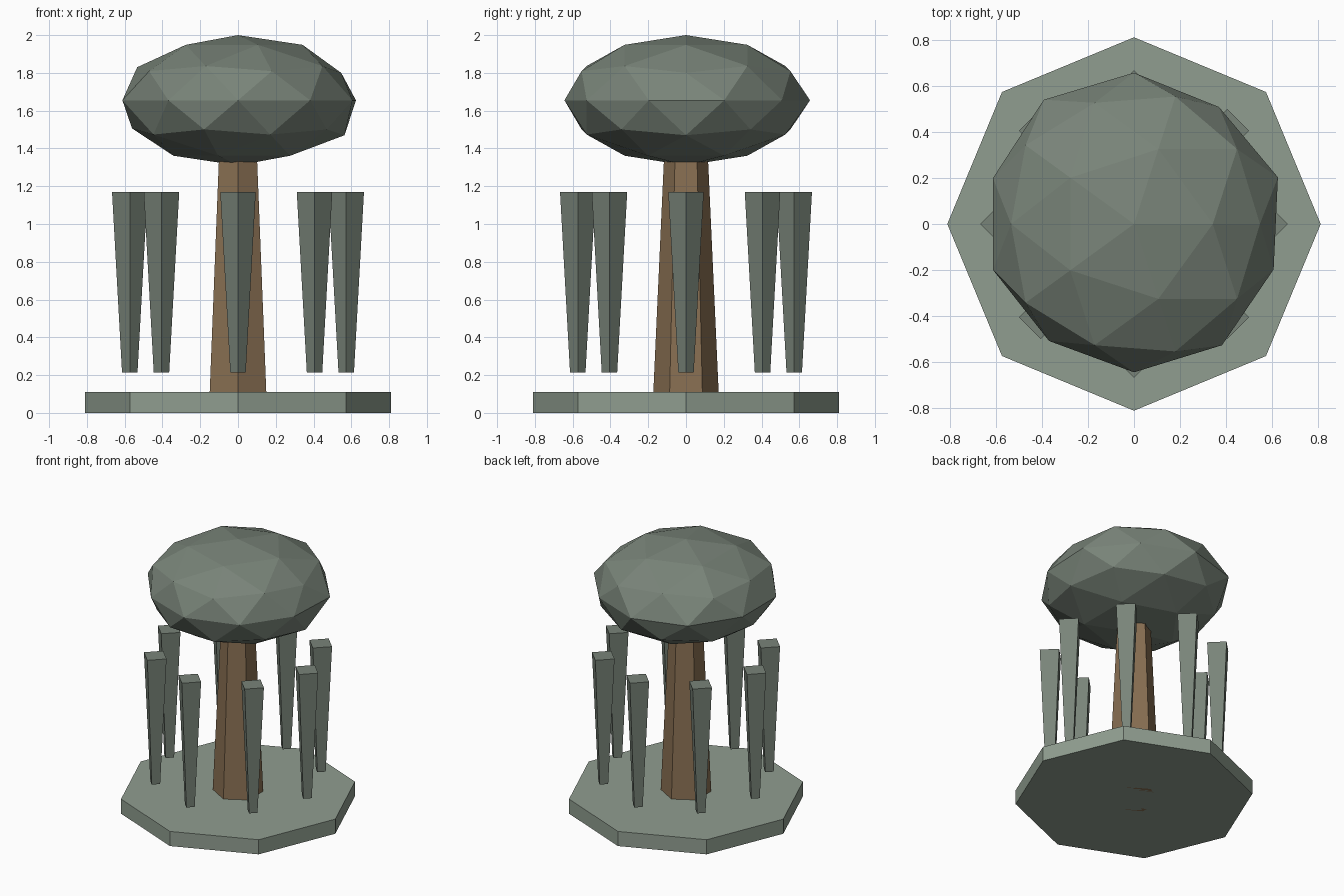
import bpy, math

if "Cube" in bpy.data.objects:
    bpy.data.objects.remove(bpy.data.objects["Cube"])


def material(name, rgb):
    m = bpy.data.materials.new(name)
    m.diffuse_color = (*rgb, 1)
    m.use_nodes = True
    m.node_tree.nodes["Principled BSDF"].inputs["Base Color"].default_value = m.diffuse_color
    return m


STONE = material("pale_green", (0.28, 0.34, 0.28))
LEAF = material("leaf_green", (0.19, 0.23, 0.19))
BARK = material("bark_brown", (0.25, 0.16, 0.085))


def prism(name, sides, r_low, r_high, z_low, z_high, mat, x=0, y=0):
    # Tapered column; first corner points along +y
    bpy.ops.mesh.primitive_cone_add(
        vertices=sides, radius1=r_low, radius2=r_high, depth=z_high - z_low,
        location=(x, y, (z_low + z_high) / 2))
    ob = bpy.context.object
    ob.name = name
    ob.data.materials.append(mat)
    return ob


# Octagonal base and hexagonal trunk
prism("base", 8, 0.81, 0.81, 0, 0.11, STONE)
prism("trunk", 6, 0.178, 0.115, 0, 1.38, BARK)

# Ring of eight hanging strands, wider at the top, all turned the same way
for i in range(8):
    a = math.radians(45 * i)
    prism(f"strand_{i + 1}", 4, 0.041, 0.094, 0.215, 1.17, LEAF,
          0.573 * math.cos(a), 0.573 * math.sin(a))

# Faceted, slightly uneven crown
bpy.ops.mesh.primitive_ico_sphere_add(subdivisions=2, radius=1, location=(0, 0, 1.655))
crown = bpy.context.object
crown.name = "crown"
crown.data.materials.append(LEAF)
equator = [1.01, 0.965, 1.01, 1.025, 0.99, 0.99, 0.965, 0.99, 1.0, 0.98]
for v in crown.data.vertices:
    angle = math.degrees(math.atan2(v.co.y, v.co.x)) % 360
    k = 1.0
    if abs(v.co.z) < 0.01:
        k = equator[round((angle - 18) / 36) % 10]
    elif abs(v.co.y) < 0.01 and abs(v.co.z) < 0.6:
        if v.co.x > 0:
            k = 0.94 if v.co.z > 0 else 1.02
        else:
            k = 0.965
    v.co = (v.co.x * 0.65 * k, v.co.y * 0.65 * k, v.co.z * 0.345 * k)
